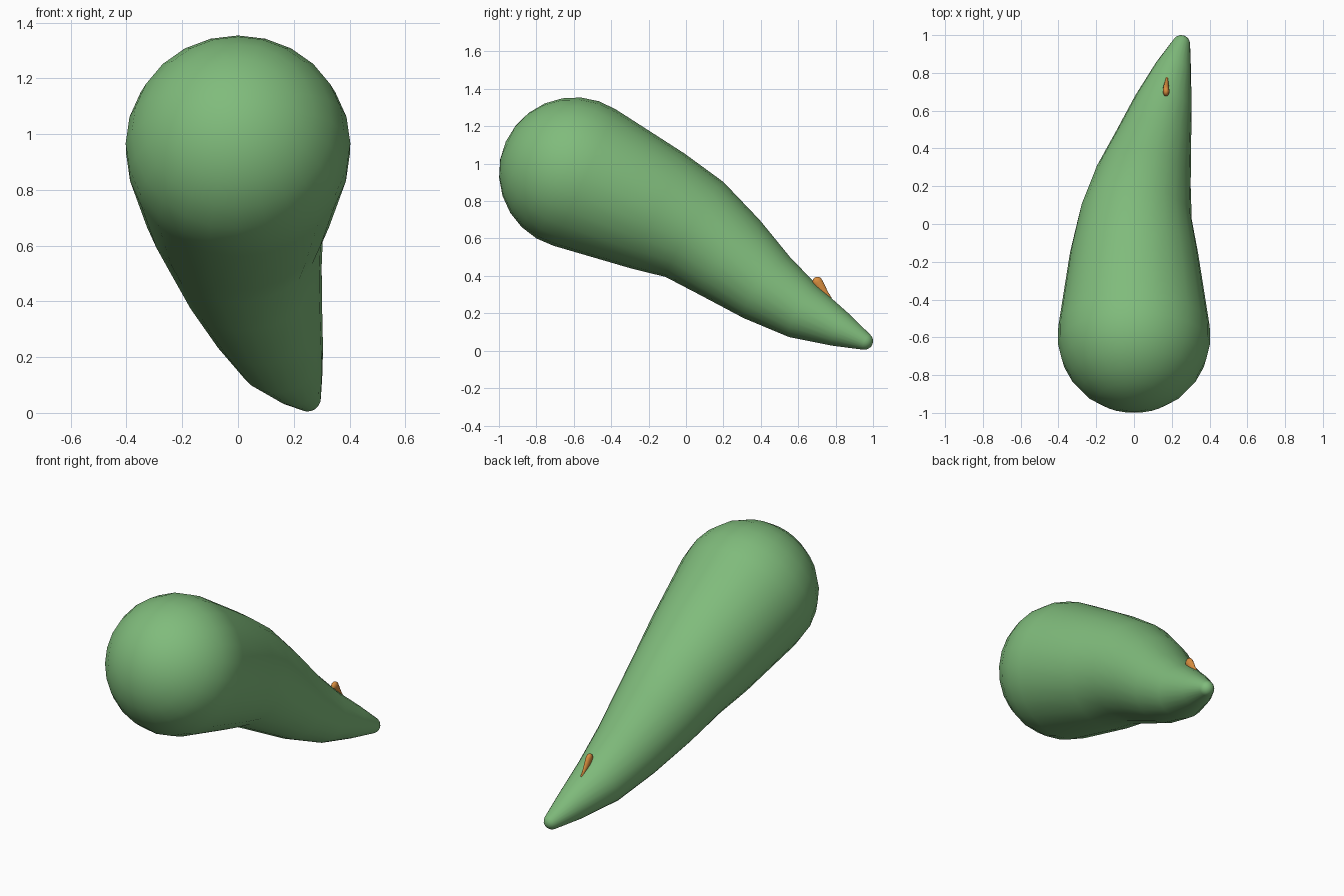
import bpy, bmesh, math
from mathutils import Vector

if "Cube" in bpy.data.objects:
    bpy.data.objects.remove(bpy.data.objects["Cube"])


def material(name, rgb):
    m = bpy.data.materials.new(name)
    m.diffuse_color = (*rgb, 1)
    m.use_nodes = True
    m.node_tree.nodes["Principled BSDF"].inputs["Base Color"].default_value = m.diffuse_color
    return m


GREEN = material("leaf green", (0.215, 0.50, 0.20))
ORANGE = material("orange", (0.70, 0.27, 0.05))


def tapered_tube(name, stations, sides, mat, squash=1.0):
    """Skin a chain of spheres (x, y, z, r) with round ends."""
    pts = [Vector(s[:3]) for s in stations]
    rad = [s[3] for s in stations]
    n = len(pts)
    rings = []          # centre, radius, tangent
    poles = []
    for i in range(n):
        a, b = max(i - 1, 0), min(i + 1, n - 1)
        t = (pts[b] - pts[a]).normalized()
        length = sum((pts[k + 1] - pts[k]).length for k in range(a, b))
        lean = math.asin(max(-0.9, min(0.9, (rad[a] - rad[b]) / length)))
        theta = math.pi / 2 - lean      # contact angle of the skin on the sphere
        angles = [theta]
        if i == 0:
            steps = max(3, round((math.pi - theta) / math.radians(15)))
            angles = [math.pi + (theta - math.pi) * k / steps for k in range(1, steps + 1)]
            poles.append(pts[0] - t * rad[0])
        elif i == n - 1:
            angles = [theta * (1 - k / 4) for k in range(4)]
            poles.append(pts[i] + t * rad[i])
        for g in angles:
            rings.append((pts[i] + t * rad[i] * math.cos(g), rad[i] * math.sin(g), t))

    bm = bmesh.new()
    loops = []
    for c, r, t in rings:
        u = Vector((1, 0, 0))
        u = (u - t * u.dot(t)).normalized()
        v = t.cross(u)
        loops.append([bm.verts.new(c + u * (r * squash * math.cos(q)) + v * (r * math.sin(q)))
                      for q in (2 * math.pi * k / sides for k in range(sides))])
    for A, B in zip(loops, loops[1:]):
        for k in range(sides):
            j = (k + 1) % sides
            bm.faces.new((A[k], A[j], B[j], B[k]))
    for loop, pole in ((loops[0], poles[0]), (loops[-1], poles[1])):
        p = bm.verts.new(pole)
        for k in range(sides):
            bm.faces.new((loop[k], loop[(k + 1) % sides], p))
    bmesh.ops.recalc_face_normals(bm, faces=bm.faces)
    for f in bm.faces:
        f.smooth = True
    me = bpy.data.meshes.new(name)
    bm.to_mesh(me)
    bm.free()
    me.materials.append(mat)
    ob = bpy.data.objects.new(name, me)
    bpy.context.collection.objects.link(ob)
    return ob


# Bulbous body that curves down into a narrow tip
tapered_tube("body", [
    (0.00, -0.595, 0.95, 0.405),
    (0.00, -0.20, 0.77, 0.343),
    (0.005, 0.00, 0.676, 0.302),
    (0.04, 0.20, 0.526, 0.260),
    (0.093, 0.40, 0.362, 0.209),
    (0.145, 0.60, 0.225, 0.160),
    (0.201, 0.80, 0.126, 0.101),
    (0.25, 0.953, 0.052, 0.047),
], 24, GREEN)

# Small teardrop bud lying on the top of the tip
tapered_tube("bud", [
    (0.170, 0.703, 0.368, 0.027),
    (0.170, 0.722, 0.338, 0.024),
    (0.172, 0.742, 0.310, 0.017),
    (0.174, 0.770, 0.280, 0.009),
], 12, ORANGE, 0.65)
